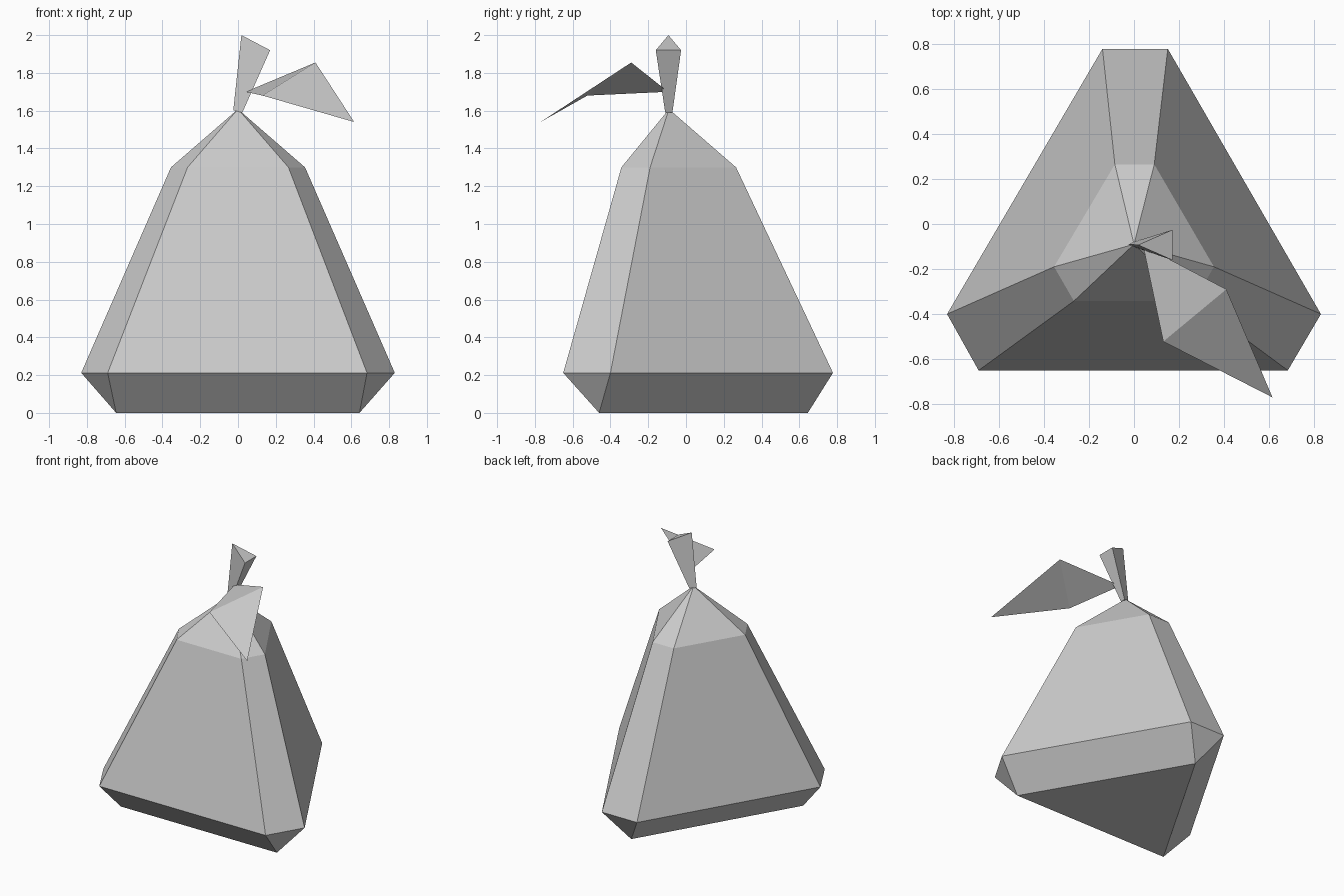
import bpy, bmesh

if "Cube" in bpy.data.objects:
    bpy.data.objects.remove(bpy.data.objects["Cube"])

# Single flat grey for everything
grey = bpy.data.materials.new("light grey")
grey.diffuse_color = (0.6, 0.6, 0.6, 1)
grey.use_nodes = True
grey.node_tree.nodes["Principled BSDF"].inputs["Base Color"].default_value = grey.diffuse_color


def make(name, points, faces, closed=True):
    mesh = bpy.data.meshes.new(name)
    mesh.from_pydata(points, [], faces)
    mesh.materials.append(grey)
    if closed:
        bm = bmesh.new()
        bm.from_mesh(mesh)
        bmesh.ops.recalc_face_normals(bm, faces=bm.faces)
        bm.to_mesh(mesh)
        bm.free()
    obj = bpy.data.objects.new(name, mesh)
    bpy.context.collection.objects.link(obj)
    return obj


def ring(xy, z):
    return [(x, y, z) for x, y in xy]


# Sack body: triangular foot, two corner-cut triangular rings, pointed top
foot = ring([(-0.645, -0.46), (0.643, -0.46), (0, 0.645)], 0)
belly = ring([(-0.83, -0.40), (-0.69, -0.65), (0.683, -0.65),
              (0.83, -0.40), (0.15, 0.778), (-0.14, 0.778)], 0.212)
shoulder = ring([(-0.355, -0.19), (-0.267, -0.342), (0.267, -0.342),
                 (0.355, -0.19), (0.09, 0.265), (-0.085, 0.265)], 1.30)
apex = [(0, -0.09, 1.608)]
faces = [(0, 2, 1)]
for i in range(6):
    j = (i + 1) % 6
    faces.append((3 + i, 3 + j, 9 + j, 9 + i))   # sloping sides
    faces.append((9 + i, 9 + j, 15))             # gathered top
    a, b = i // 2, (i // 2 + 1) % 3
    if i % 2 == 0:
        faces.append((3 + i, a, 3 + j))          # corner under the belly
    else:
        faces.append((3 + i, a, b, 3 + j))       # long side under the belly
make("body", foot + belly + shoulder + apex, faces)

# Flaring three-sided stem
base = [(-0.025, -0.09, 1.602), (0.023, -0.11, 1.59), (0.023, -0.072, 1.59)]
top = [(0.018, -0.093, 2.0), (0.17, -0.16, 1.92), (0.17, -0.026, 1.92)]
make("stem", base + top, [(0, 1, 2), (3, 5, 4)] +
     [(i, (i + 1) % 3, 3 + (i + 1) % 3, 3 + i) for i in range(3)])

# Folded leaf: two triangles sharing a crease
make("leaf", [(0.04, -0.095, 1.70), (0.13, -0.522, 1.68),
              (0.41, -0.29, 1.855), (0.615, -0.77, 1.54)],
     [(0, 1, 2), (1, 3, 2)], closed=False)
